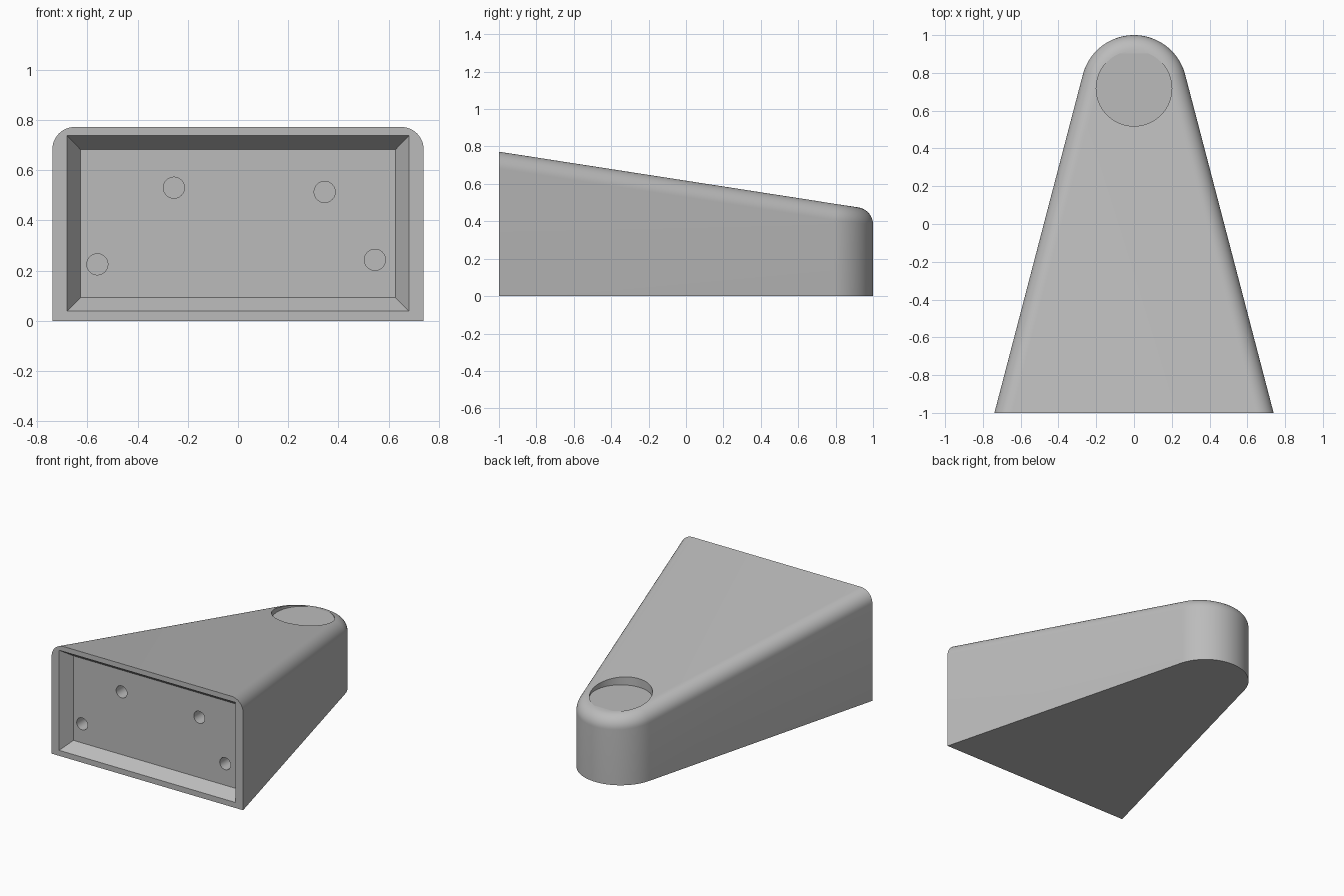
import bpy, bmesh, math
from mathutils import Vector

if "Cube" in bpy.data.objects:
    bpy.data.objects.remove(bpy.data.objects["Cube"])

R_TIP, Y_TIP = 0.28, 0.72          # rounded back end
FILLET = 0.092                     # rounded upper edge
Z_FRONT, SLOPE = 0.772, -0.155     # sloping top plane
NX = Vector((0.967, 0.2528, 0)).normalized()   # side wall normal
Y_EXT = -1.2                       # overlong front, trimmed at y = -1


def top_z(y):
    return Z_FRONT + SLOPE * (y + 1)


def obj_from_bm(name, bm):
    bmesh.ops.recalc_face_normals(bm, faces=bm.faces)
    me = bpy.data.meshes.new(name)
    bm.to_mesh(me)
    bm.free()
    ob = bpy.data.objects.new(name, me)
    bpy.context.collection.objects.link(ob)
    return ob


def cut(target, cutter):
    cutter.hide_render = True
    mod = target.modifiers.new("cut", "BOOLEAN")
    mod.operation, mod.solver, mod.object = "DIFFERENCE", "EXACT", cutter
    bpy.context.view_layer.objects.active = target
    bpy.ops.object.modifier_apply(modifier=mod.name)
    bpy.data.objects.remove(cutter)


# footprint stations: ball centre for the rounded edge plus outward wall normal
a0 = math.atan2(NX.y, NX.x)
core = R_TIP - FILLET
stations = []
for i in range(49):
    a = a0 + (math.pi - 2 * a0) * i / 48
    n = Vector((math.cos(a), math.sin(a), 0))
    stations.append((Vector((0, Y_TIP, 0)) + n * core, n))
first = stations[0][0]
t = (first.y - Y_EXT) / NX.x
c = first + Vector((NX.y, -NX.x, 0)) * t
stations.insert(0, (c, NX))
stations.append((Vector((-c.x, c.y, 0)), Vector((-NX.x, NX.y, 0))))

# body: wall, rolled edge and sloping top lofted as stacked rings
up = Vector((0, -SLOPE, 1)).normalized()
bm = bmesh.new()
rings = [[bm.verts.new((p.x + n.x * FILLET, p.y + n.y * FILLET, 0)) for p, n in stations]]
for k in range(13):
    ring = []
    for p, n in stations:
        d = n.slerp(up, k / 12)
        centre = Vector((p.x, p.y, top_z(p.y) - FILLET / up.z))
        ring.append(bm.verts.new(centre + d * FILLET))
    rings.append(ring)
for lo, hi in zip(rings, rings[1:]):
    for i in range(len(lo) - 1):
        bm.faces.new((lo[i], lo[i + 1], hi[i + 1], hi[i]))
bm.faces.new(rings[0])
bm.faces.new(rings[-1])
bm.faces.new([r[0] for r in rings] + [r[-1] for r in reversed(rings)])

# trim the front flat
bmesh.ops.bisect_plane(bm, geom=bm.verts[:] + bm.edges[:] + bm.faces[:],
                       plane_co=(0, -1, 0), plane_no=(0, -1, 0), clear_outer=True)
bmesh.ops.holes_fill(bm, edges=[e for e in bm.edges if e.is_boundary], sides=0)
body = obj_from_bm("wedge_body", bm)

# front recess with slanted walls, running a little past the front face
bm = bmesh.new()
loops = []
for y, x, z0, z1 in ((-1.08, 0.735, -0.015, 0.792), (-0.92, 0.627, 0.092, 0.682)):
    loops.append([bm.verts.new((sx, y, z)) for sx, z in ((-x, z0), (x, z0), (x, z1), (-x, z1))])
for i in range(4):
    j = (i + 1) % 4
    bm.faces.new((loops[0][i], loops[0][j], loops[1][j], loops[1][i]))
for lp in loops:
    bm.faces.new(lp)
cut(body, obj_from_bm("recess_cutter", bm))


def cylinder(name, radius, depth, loc, rot=(0, 0, 0), sides=32):
    bpy.ops.mesh.primitive_cylinder_add(vertices=sides, radius=radius, depth=depth,
                                        location=loc, rotation=rot)
    bpy.context.object.name = name
    return bpy.context.object


# four screw holes in the recess floor
for x, z in ((-0.255, 0.53), (0.345, 0.513), (0.545, 0.243), (-0.56, 0.225)):
    cut(body, cylinder("hole_cutter", 0.042, 0.24, (x, -0.86, z), (math.pi / 2, 0, 0)))

# round flat-bottomed pocket on top near the tip
cut(body, cylinder("pocket_cutter", 0.2, 0.4, (0, 0.718, 0.477 + 0.2), sides=64))

grey = bpy.data.materials.new("light grey")
grey.diffuse_color = (0.5, 0.5, 0.5, 1)
grey.use_nodes = True
grey.node_tree.nodes["Principled BSDF"].inputs["Base Color"].default_value = grey.diffuse_color
body.data.materials.clear()
body.data.materials.append(grey)
bpy.ops.object.select_all(action="DESELECT")
body.select_set(True)
bpy.context.view_layer.objects.active = body
bpy.ops.object.shade_smooth_by_angle(angle=math.radians(30))
